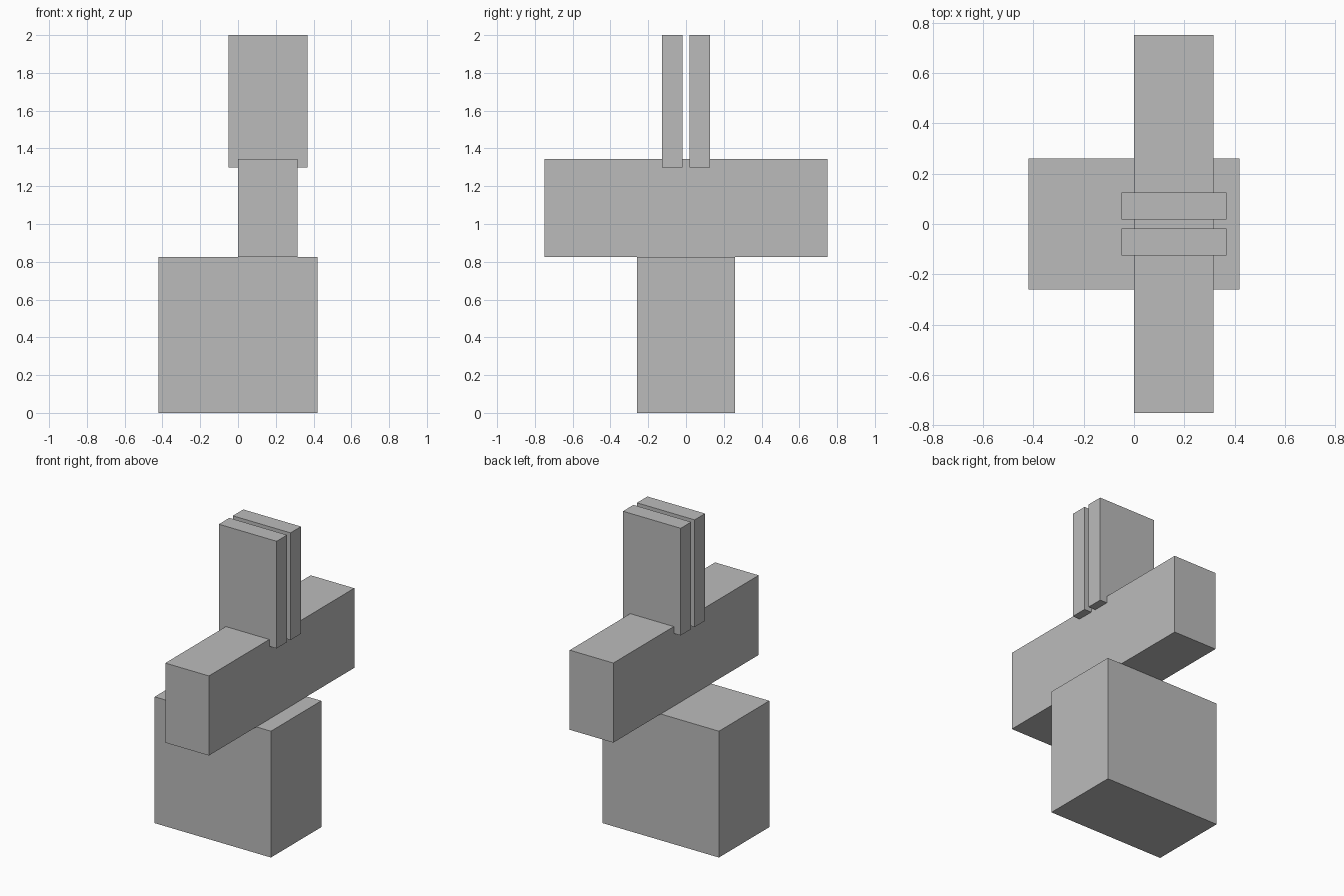
import bpy
from mathutils import Matrix, Vector

cube = bpy.data.objects.get("Cube")
if cube:
    bpy.data.objects.remove(cube, do_unlink=True)

GREY = (0.5, 0.5, 0.5, 1.0)
grey = bpy.data.materials.new("plain_grey")
grey.use_nodes = True
grey.diffuse_color = GREY
grey.node_tree.nodes["Principled BSDF"].inputs["Base Color"].default_value = GREY


def box(name, low, high):
    """Add a box between two opposite corners."""
    low, high = Vector(low), Vector(high)
    bpy.ops.mesh.primitive_cube_add(size=1)
    obj = bpy.context.object
    obj.name = obj.data.name = name
    obj.data.transform(Matrix.Diagonal((*(high - low), 1)))
    obj.location = (low + high) / 2
    obj.data.materials.append(grey)
    return obj


# Wide block standing on the ground
box("base_block", (-0.42, -0.26, 0), (0.42, 0.26, 0.825))

# Long bar lying front to back, off centre on the base
box("cross_bar", (0, -0.75, 0.825), (0.315, 0.75, 1.345))

# Pair of upright slabs straddling the bar with a thin gap between
box("front_slab", (-0.05, -0.126, 1.3), (0.367, -0.018, 2))
box("back_slab", (-0.05, 0.018, 1.3), (0.367, 0.126, 2))
